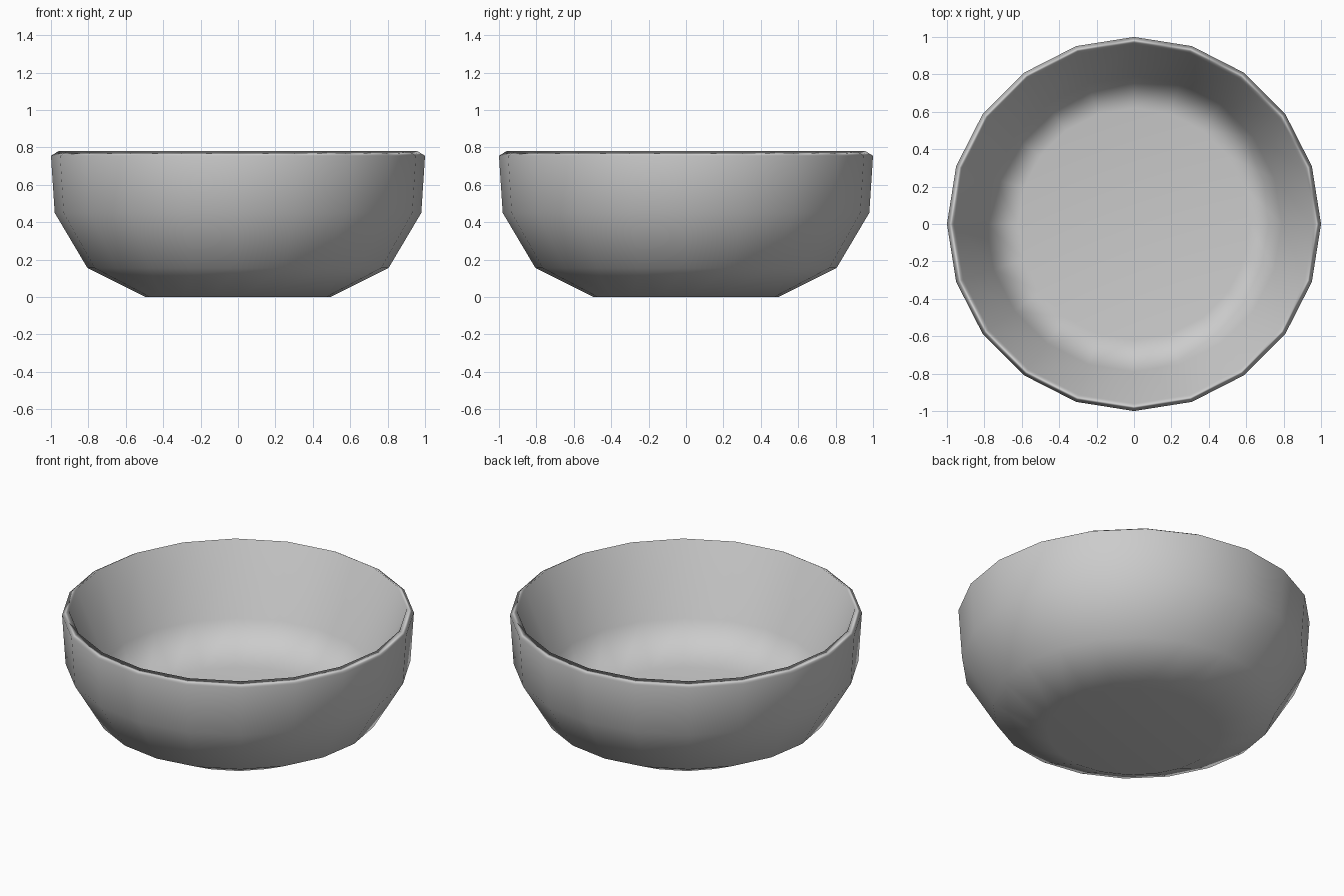
import bpy, bmesh, math

if "Cube" in bpy.data.objects:
    bpy.data.objects.remove(bpy.data.objects["Cube"])

SEGMENTS = 20
# Closed wall profile (radius, height): outside from base to rim, then inside down to the floor
PROFILE = [(0.495, 0.0), (0.805, 0.155), (0.98, 0.45), (1.0, 0.755),
           (0.96, 0.78), (0.79, 0.36), (0.62, 0.13)]

bm = bmesh.new()
rings = [[bm.verts.new((r * math.cos(2 * math.pi * i / SEGMENTS),
                        r * math.sin(2 * math.pi * i / SEGMENTS), z))
          for i in range(SEGMENTS)] for r, z in PROFILE]

# Walls and rim
for a, b in zip(rings, rings[1:]):
    for i in range(SEGMENTS):
        j = (i + 1) % SEGMENTS
        bm.faces.new((a[i], a[j], b[j], b[i]))

# Underside and inner floor
bm.faces.new(rings[0][::-1])
bm.faces.new(rings[-1])
bmesh.ops.recalc_face_normals(bm, faces=bm.faces)
for f in bm.faces:
    f.smooth = True

mesh = bpy.data.meshes.new("bowl")
bm.to_mesh(mesh)
bm.free()
bowl = bpy.data.objects.new("bowl", mesh)
bpy.context.collection.objects.link(bowl)

# Let the large faces dominate the smooth shading
bowl.modifiers.new("weighted_normals", 'WEIGHTED_NORMAL')
